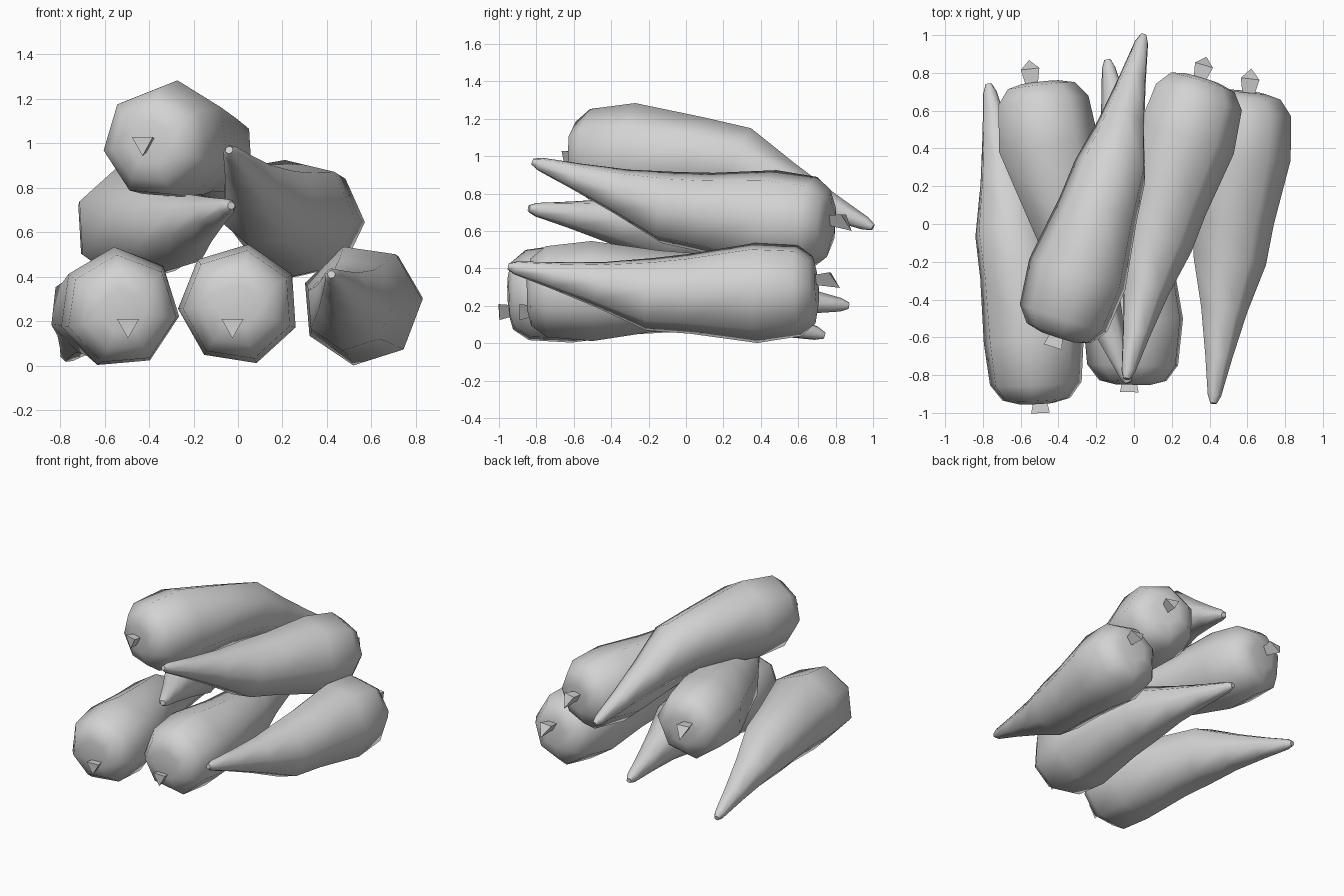
import bpy, bmesh
from math import pi, sin, cos
from mathutils import Vector

if "Cube" in bpy.data.objects:
    bpy.data.objects.remove(bpy.data.objects["Cube"])

grey = bpy.data.materials.new("plain_grey")
grey.use_nodes = True
grey.diffuse_color = (0.65, 0.65, 0.65, 1)
grey.node_tree.nodes["Principled BSDF"].inputs["Base Color"].default_value = (0.65, 0.65, 0.65, 1)

SIDES = 7
# (fraction of the length from the crown, radius)
PROFILE = [(0, .1), (.012, .185), (.06, .25), (.2, .275), (.41, .22),
           (.54, .2), (.7, .127), (.85, .075), (.975, .037), (1, .018)]


def along(points, t):
    """Position at fraction t of the length of a polyline."""
    lengths = [(b - a).length for a, b in zip(points, points[1:])]
    left = t * sum(lengths)
    for a, b, size in zip(points, points[1:], lengths):
        if left <= size:
            return a.lerp(b, left / size)
        left -= size
    return points[-1].copy()


def ring(bm, center, direction, radius, sides, roll):
    """Regular polygon of vertices square to a direction."""
    side = direction.cross(Vector((0, 0, 1))).normalized()
    up = side.cross(direction).normalized()
    return [bm.verts.new(center + radius * (side * cos(a) + up * sin(a)))
            for a in (2 * pi * (i + roll) / sides for i in range(sides))]


def loft(name, bm, rings):
    """Skin the rings, close both ends and make the object."""
    for first, second in zip(rings, rings[1:]):
        for i in range(len(first)):
            bm.faces.new((first[i - 1], first[i], second[i], second[i - 1]))
    bm.faces.new(rings[0])
    bm.faces.new(rings[-1])
    bmesh.ops.recalc_face_normals(bm, faces=bm.faces)
    mesh = bpy.data.meshes.new(name)
    bm.to_mesh(mesh)
    bm.free()
    mesh.materials.append(grey)
    obj = bpy.data.objects.new(name, mesh)
    bpy.context.collection.objects.link(obj)
    return obj


def carrot(name, crown, belly, knee, tip, stem_end, roll):
    path = [Vector(p) for p in (crown, belly, knee, tip)]

    # Tapered, slightly bent root
    bm = bmesh.new()
    rings = []
    for t, radius in PROFILE:
        heading = along(path, min(t + .08, 1)) - along(path, max(t - .08, 0))
        rings.append(ring(bm, along(path, t), heading.normalized(), radius, SIDES, roll))
    root = loft(name + "_root", bm, rings)
    bpy.ops.object.select_all(action="DESELECT")
    root.select_set(True)
    bpy.context.view_layer.objects.active = root
    bpy.ops.object.shade_smooth_by_angle(angle=pi / 3)

    # Three-sided flared stem stub, its point hanging down
    bm = bmesh.new()
    end = Vector(stem_end)
    outward = (path[0] - path[1]).normalized()
    base = ring(bm, end - outward * .12, outward, .028, 3, .75 * 3)
    flare = ring(bm, end, outward, .057, 3, .75 * 3)
    if outward.y > 0:
        flare[0].co += outward * .05
    loft(name + "_stem", bm, [base, flare])


# Bottom layer
carrot("bottom_right", (-.52, -.95, .245), (-.535, -.6, .26), (-.65, -.05, .25),
       (-.77, .74, .04), (-.495, -1, .18), -.155)
carrot("bottom_middle", (0, -.85, .27), (.005, -.45, .275), (-.02, .1, .28),
       (-.14, .87, .2), (-.025, -.89, .18), .575)
carrot("bottom_left", (.595, .7, .29), (.555, .35, .272), (.5, -.2, .265),
       (.42, -.95, .41), (.615, .77, .35), .41)

# Middle layer
carrot("middle_right", (-.5, .75, .62), (-.455, .35, .635), (-.285, -.15, .62),
       (-.03, -.84, .72), (-.55, .82, .67), .44)
carrot("middle_left", (.36, .77, .64), (.25, .4, .66), (.11, -.1, .725),
       (-.04, -.82, .97), (.37, .84, .66), .5)

# Top of the pile
carrot("top", (-.4, -.6, 1), (-.29, -.25, 1.01), (-.13, .25, .98),
       (.05, 1, .62), (-.43, -.65, 1), -.344)
